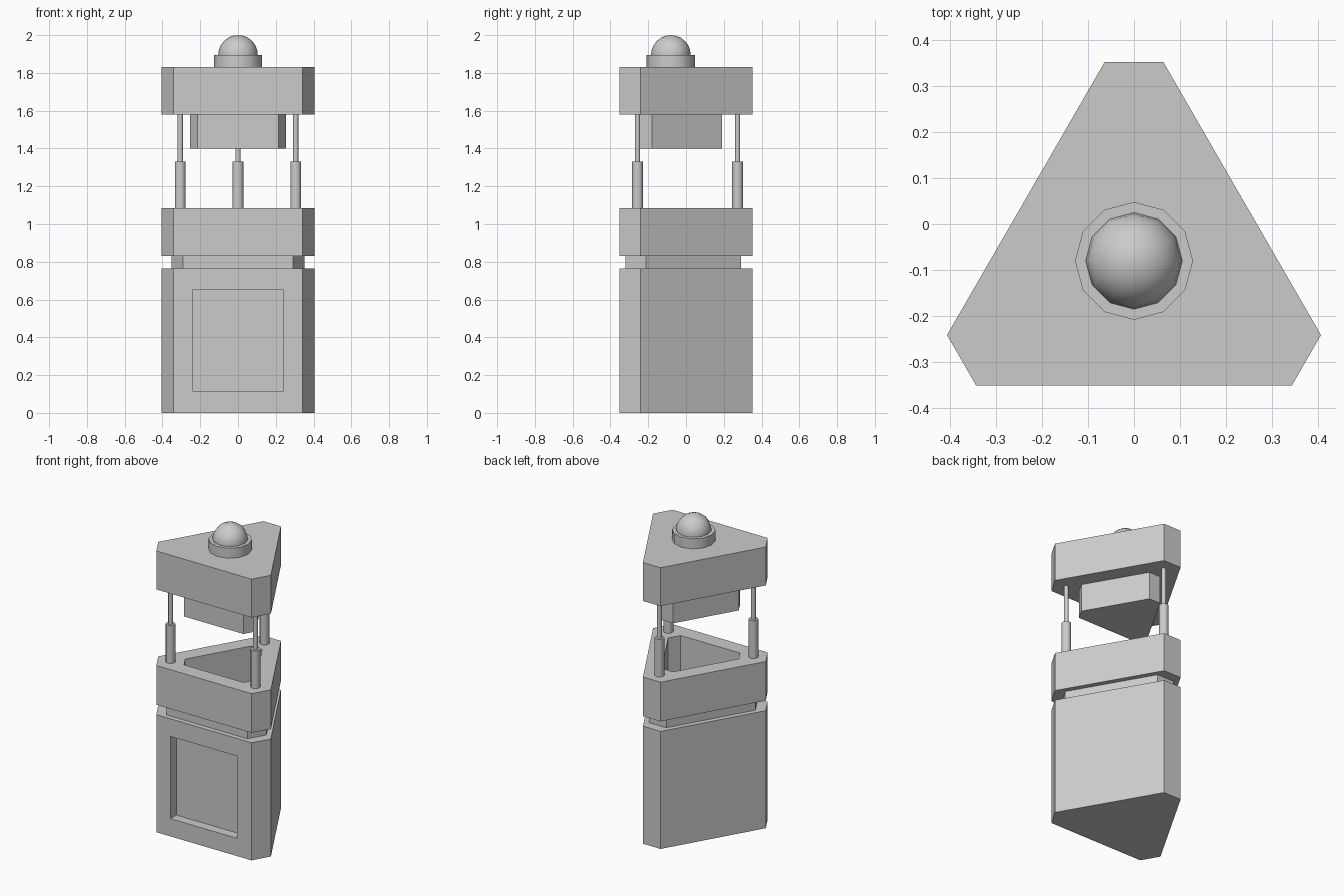
import bpy, math

if "Cube" in bpy.data.objects:
    bpy.data.objects.remove(bpy.data.objects["Cube"], do_unlink=True)

CY = -0.08  # the vertical axis of the triangular tower
COLOUR = (0.6, 0.6, 0.6, 1)
grey = bpy.data.materials.new("light_grey")
grey.use_nodes = True
grey.diffuse_color = COLOUR
grey.node_tree.nodes["Principled BSDF"].inputs["Base Color"].default_value = COLOUR


def prism(name, flat, tip, z0, z1):
    """Triangular prism with cut corners: flat = axis to side, tip = axis to cut corner."""
    half = (2 * flat - tip) * math.tan(math.pi / 6)
    ring = []
    for k in range(3):
        a = math.radians(90 + 120 * k)
        for s in (-half, half):
            ring.append((tip * math.cos(a) - s * math.sin(a),
                         CY + tip * math.sin(a) + s * math.cos(a)))
    n = len(ring)
    verts = [(x, y, z) for z in (z0, z1) for x, y in ring]
    faces = [list(range(n))[::-1], list(range(n, 2 * n))]
    faces += [(i, (i + 1) % n, (i + 1) % n + n, i + n) for i in range(n)]
    mesh = bpy.data.meshes.new(name)
    mesh.from_pydata(verts, [], faces)
    mesh.materials.append(grey)
    obj = bpy.data.objects.new(name, mesh)
    bpy.context.collection.objects.link(obj)
    return obj


def cut(target, cutter):
    """Carve the cutter out of the target and remove the cutter."""
    cutter.hide_render = True
    mod = target.modifiers.new("cut", 'BOOLEAN')
    mod.operation, mod.solver, mod.object = 'DIFFERENCE', 'EXACT', cutter
    bpy.context.view_layer.objects.active = target
    bpy.ops.object.modifier_apply(modifier=mod.name)
    bpy.data.objects.remove(cutter, do_unlink=True)


def finish_round(name):
    obj = bpy.context.object
    obj.name = name
    obj.data.materials.append(grey)
    bpy.ops.object.shade_smooth_by_angle(angle=math.radians(40))
    return obj


def cylinder(name, x, y, radius, z0, z1):
    bpy.ops.mesh.primitive_cylinder_add(vertices=12, radius=radius, depth=z1 - z0,
                                        location=(x, y, (z0 + z1) / 2))
    return finish_round(name)


# Lower body with a recessed front panel
body = prism("lower_body", 0.271, 0.432, 0, 0.765)
bpy.ops.mesh.primitive_cube_add(size=1, location=(0, -0.35, 0.383))
panel_cutter = bpy.context.object
panel_cutter.scale = (0.48, 0.12, 0.535)
cut(body, panel_cutter)

# Narrow neck and hollow collar above it
prism("neck", 0.239, 0.371, 0.765, 0.83)
collar = prism("collar", 0.271, 0.432, 0.83, 1.085)
cut(collar, prism("socket_cutter", 0.17, 0.27, 0.8, 1.2))

# Raised head with the plug that fits the socket
prism("head", 0.271, 0.432, 1.58, 1.83)
prism("plug", 0.17, 0.27, 1.40, 1.58)

# Telescopic struts, one per corner
for k, side in enumerate(("back", "front_right", "front_left")):
    a = math.radians(90 + 120 * k)
    x, y = 0.353 * math.cos(a), CY + 0.353 * math.sin(a)
    cylinder("strut_sleeve_" + side, x, y, 0.029, 1.085, 1.33)
    cylinder("strut_rod_" + side, x, y, 0.014, 1.33, 1.58)

# Beacon base and dome
cylinder("beacon_base", 0, CY, 0.128, 1.83, 1.895)
bpy.ops.mesh.primitive_uv_sphere_add(segments=12, ring_count=12, radius=0.105,
                                     location=(0, CY, 1.895))
finish_round("beacon_dome")
